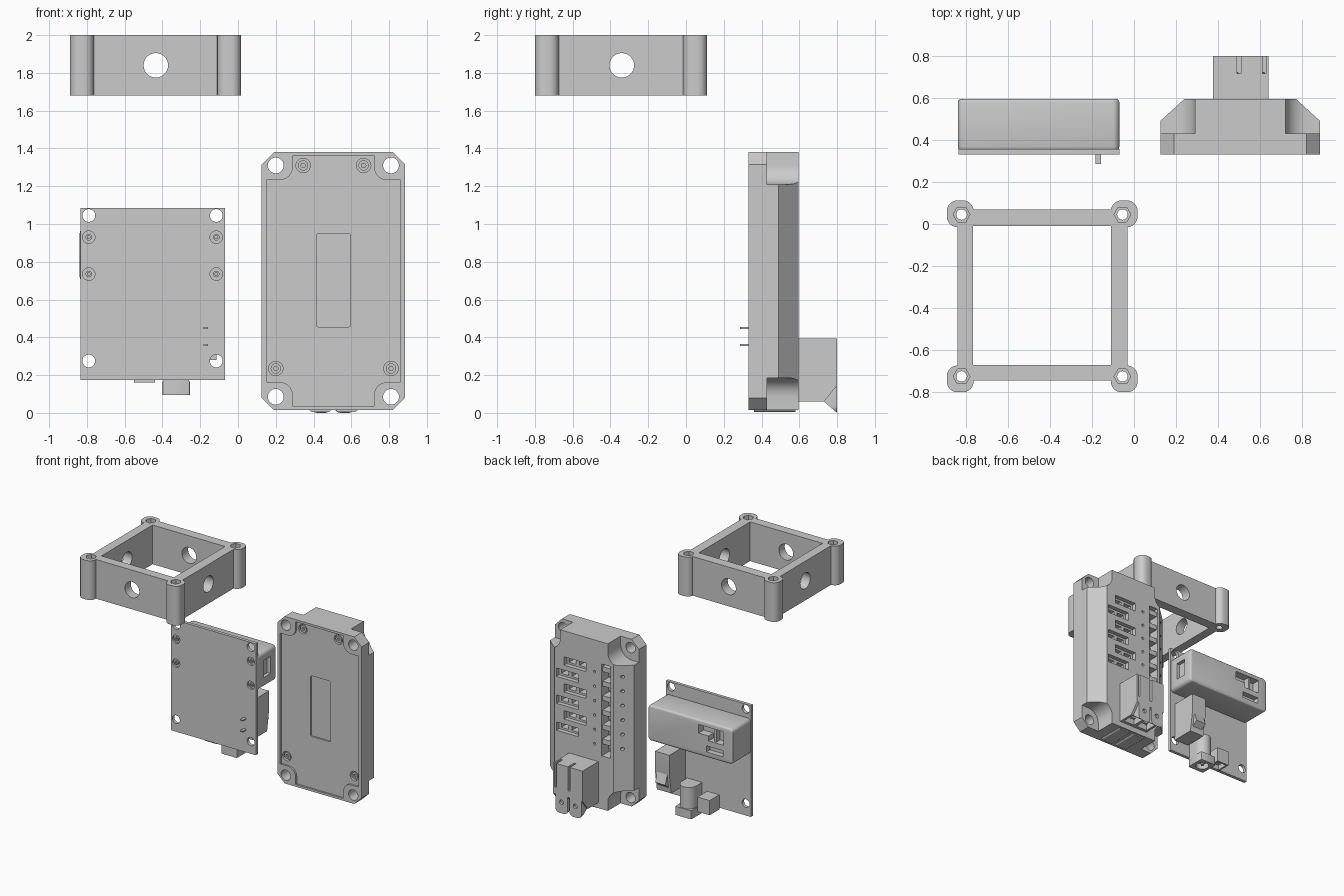
import bpy, bmesh
from math import pi, cos, sin, radians

if "Cube" in bpy.data.objects:
    bpy.data.objects.remove(bpy.data.objects["Cube"])

ORDER = {'x': (2, 0, 1), 'y': (0, 2, 1), 'z': (0, 1, 2)}


def prism(name, pts, axis, a, b):
    """Extrude a 2D outline along an axis: x takes (y,z), y takes (x,z), z takes (x,y)."""
    bm = bmesh.new()
    o = ORDER[axis]
    rings = [[bm.verts.new([(p[0], p[1], h)[i] for i in o]) for p in pts] for h in (a, b)]
    n = len(pts)
    bm.faces.new(rings[0])
    bm.faces.new(rings[1])
    for i in range(n):
        j = (i + 1) % n
        bm.faces.new((rings[0][i], rings[0][j], rings[1][j], rings[1][i]))
    bmesh.ops.recalc_face_normals(bm, faces=bm.faces)
    me = bpy.data.meshes.new(name)
    bm.to_mesh(me)
    bm.free()
    ob = bpy.data.objects.new(name, me)
    bpy.context.collection.objects.link(ob)
    return ob


def arc(cx, cy, r, a0, a1, n=8):
    return [(cx + r * cos(radians(a0 + (a1 - a0) * i / n)),
             cy + r * sin(radians(a0 + (a1 - a0) * i / n))) for i in range(n + 1)]


def rrect(x0, x1, y0, y1, r, n=6):
    return (arc(x1 - r, y1 - r, r, 0, 90, n) + arc(x0 + r, y1 - r, r, 90, 180, n)
            + arc(x0 + r, y0 + r, r, 180, 270, n) + arc(x1 - r, y0 + r, r, 270, 360, n))


def cyl(name, c, r, axis, a, b, n=28):
    return prism(name, arc(c[0], c[1], r, 0, 360, n)[:-1], axis, a, b)


def box(name, x0, x1, y0, y1, z0, z1):
    return prism(name, [(x0, y0), (x1, y0), (x1, y1), (x0, y1)], 'z', z0, z1)


def apply_mod(ob, kind, **props):
    m = ob.modifiers.new(kind.lower(), kind)
    for k, v in props.items():
        setattr(m, k, v)
    bpy.context.view_layer.objects.active = ob
    bpy.ops.object.modifier_apply(modifier=m.name)


def boolean(ob, tools, op='DIFFERENCE'):
    """Join the tools into one mesh, apply them, then remove them."""
    bm = bmesh.new()
    for t in tools:
        bm.from_mesh(t.data)
        bpy.data.objects.remove(t)
    me = bpy.data.meshes.new("cutter")
    bm.to_mesh(me)
    bm.free()
    c = bpy.data.objects.new("cutter", me)
    c.hide_render = True
    bpy.context.collection.objects.link(c)
    apply_mod(ob, 'BOOLEAN', operation=op, object=c, solver='EXACT')
    bpy.data.objects.remove(c)


# ---- Square spacer frame with four corner posts
frame = box("spacer_frame", -.84, -.03, -.745, .07, 1.68, 2)
boolean(frame, [box("c", -.765, -.11, -.67, -.01, 1.6, 2.1)])
posts = [(x, y) for x in (-.8275, -.0475) for y in (-.735, .05)]
boolean(frame, [prism("p", rrect(x - .0625, x + .0645, y - .065, y + .062, .05), 'z', 1.68, 2)
                for x, y in posts], 'UNION')
screw = [(x, y) for x in (-.82, -.055) for y in (-.725, .045)]
boolean(frame, [cyl("c", p, .025, 'z', 1.6, 2.1) for p in screw])
boolean(frame, [cyl("c", p, .04, 'z', 1.92, 2.1, 6) for p in screw])
boolean(frame, [cyl("c", (-.435, 1.84), .065, 'y', -1, .3)])
boolean(frame, [cyl("c", (-.34, 1.84), .065, 'x', -1, .3)])

# ---- Circuit board
board = box("circuit_board", -.835, -.07, .33, .356, .175, 1.085)
bolts = [(x, z) for x in (-.79, -.115) for z in (.275, 1.045)]
studs = [(x, z) for x in (-.79, -.115) for z in (.735, .93)]
boolean(board, [cyl("c", p, .034, 'y', .3, .4) for p in bolts]
        + [cyl("c", p, .033, 'y', .3, .345) for p in studs])
for p in studs:
    ring = cyl("board_stud", p, .017, 'y', .332, .35, 20)
    boolean(ring, [cyl("c", p, .008, 'y', .3, .342, 12)])

# Housing across the board with its windows
case = prism("board_housing", rrect(-.838, -.07, .69, .98, .03), 'y', .35, .595)
apply_mod(case, 'BEVEL', width=.016, segments=3, limit_method='ANGLE', angle_limit=radians(60))
boolean(case, [prism("c", [(-.53, .94), (-.755, .94), (-.755, .83), (-.62, .83),
                           (-.62, .87), (-.53, .87)], 'y', .53, .7),
               box("c", -.75, -.6, .55, .7, .735, .785),
               box("c", -.10, .1, .43, .52, .77, .91)])
box("window_bar", -.68, -.665, .53, .58, .83, .94)

# Switch block with lip and pins
prism("terminal_block", [(.35, .28), (.54, .28), (.565, .44), (.565, .6), (.35, .6)],
      'x', -.245, -.115)
prism("terminal_lever", [(.54, .32), (.59, .36), (.56, .45), (.54, .45)], 'x', -.225, -.135)
for z in (.36, .45):
    box("terminal_pin", -.182, -.158, .285, .36, z - .005, z + .005)

# Round power socket and small port
jack = prism("power_socket", rrect(-.4, -.255, .35, .505, .01, 2), 'z', .095, .165)
boolean(jack, [cyl("c", (-.3275, .43), .05, 'z', 0, .14)])
cyl("socket_pin", (-.3275, .43), .012, 'z', .1, .16, 12)
cyl("socket_barrel", (-.3275, .43), .068, 'z', .16, .34)
box("socket_foot", -.395, -.26, .35, .43, .16, .34)
port = box("small_port", -.55, -.44, .35, .48, .16, .28)
boolean(port, [box("c", -.535, -.455, .375, .465, .1, .2)])

# ---- Fuse module body
CX, CZ = .505, .6975


def mirrored(pts, sx, sz):
    return [(CX + sx * (x - CX), CZ + sz * (z - CZ)) for x, z in pts]


QUADS = [(sx, sz) for sx in (1, -1) for sz in (1, -1)]
body = prism("module_body", [(.125, .33), (.885, .33), (.885, .49), (.77, .595),
                             (.24, .595), (.125, .49)], 'z', .015, 1.38)
boolean(body, [prism("c", mirrored(rrect(0, .29, 1.21, 1.6, .1), *q), 'y', .43, .8) for q in QUADS])
boolean(body, [prism("c", mirrored([(.05, 1.31), (.125, 1.315), (.19, 1.38), (.19, 1.5),
                                    (.05, 1.5)], *q), 'y', .2, .8) for q in QUADS])
boolean(body, [cyl("c", mirrored([(.2, 1.31)], *q)[0], .042, 'y', .2, .8) for q in QUADS])

# Recessed underside lid with corner notches, panel and screws
corner = [(.15, 1.232)] + arc(.22, 1.302, .07, -90, 0, 6) + [(.29, 1.362)]
lid = (mirrored(corner, 1, 1) + mirrored(corner[::-1], -1, 1)
       + mirrored(corner, -1, -1) + mirrored(corner[::-1], 1, -1))
boolean(body, [prism("c", lid, 'y', .2, .345)])
lid_screws = [(.345, 1.31), (.665, 1.31), (.2, .235), (.81, .235)]
boolean(body, [prism("c", rrect(.415, .595, .455, .95, .01, 2), 'y', .3, .357)]
        + [cyl("c", p, .038, 'y', .3, .37) for p in lid_screws])
for p in lid_screws:
    s = cyl("lid_screw", p, .027, 'y', .35, .38, 20)
    boolean(s, [cyl("c", p, .013, 'y', .3, .365, 6)])

# Fuse sockets, staggered in two columns
slots = [(.485 if i % 2 == 0 else .555, 1.134 - .11 * i) for i in range(6)]
boolean(body, [box("c", x, x + .2, .56, .7, z - .034, z + .034) for x, z in slots])
boolean(body, [box("c", x + a, x + a + .065, .46, .7, z - .018, z + .018)
               for x, z in slots for a in (.02, .115)])

# Terminal channel with ribs, wire holes and indicator holes
boolean(body, [box("c", .265, .345, .5, .7, .45, 1.2)])
rows = [.53 + .118 * i for i in range(6)]
boolean(body, [cyl("c", (.19, z), .012, 'y', .47, .7, 12) for z in rows]
        + [cyl("c", (.41, z), .011, 'y', .57, .7, 12) for z in rows])
for z in rows:
    box("terminal_rib", .26, .35, .49, .585, z + .015, z + .055)
    cyl("terminal_screw", (.305, z - .02), .025, 'y', .49, .53, 16)

# Power plug: shell, two mouths, slits and release tongues
plug = prism("plug_shell", [(.57, .06), (.73, .06), (.8, .145), (.8, .395), (.57, .395)],
             'x', .375, .64)
boolean(plug, [box("c", x, x + .1, .62, .72, 0, .3) for x in (.395, .52)])
boolean(plug, [box("c", x, x + .018, .715, .9, .2, .5) for x in (.49, .61)])
for x in (.395, .52):
    t = prism("plug_tongue", rrect(x - .01, x + .1, 0, .2, .035), 'y', .70, .8)
    boolean(t, [prism("c", [(.5, -.1), (.8, -.1), (.8, 0), (.73, .06), (.7, .3), (.5, .3)],
                      'x', 0, 1), cyl("c", (x + .045, .09), .018, 'y', .78, .9, 14)])
    box("plug_contact", x + .03, x + .07, .655, .675, .08, .31)

# Rounded cable lips at the bottom edge
for x in (.435, .575):
    prism("cable_lip", rrect(x - .06, x + .06, .005, .06, .02), 'y', .36, .58)

for ob in bpy.context.collection.objects:
    ob.select_set(True)
bpy.context.view_layer.objects.active = body
bpy.ops.object.shade_smooth_by_angle(angle=radians(30))
